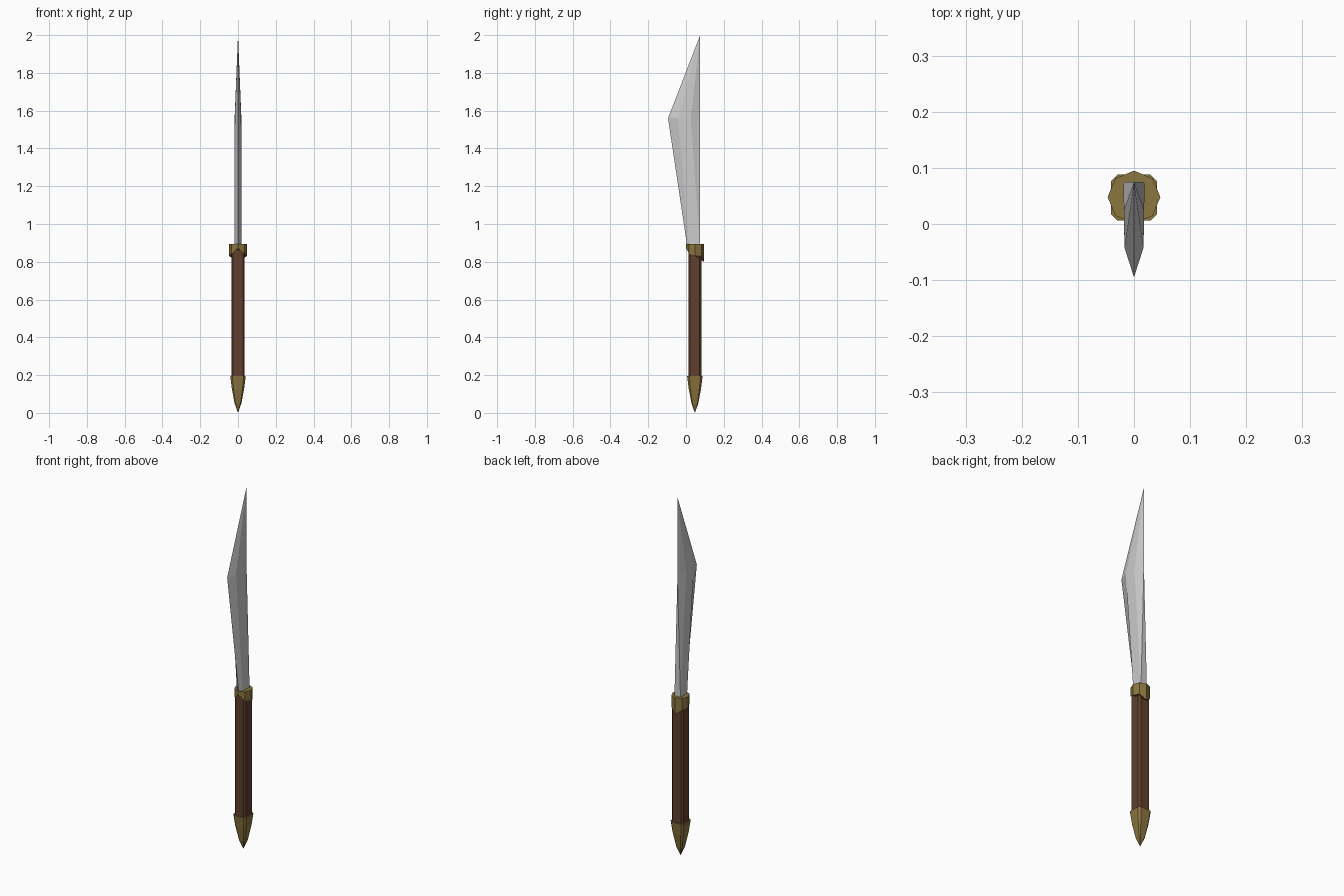
import bpy, math

if "Cube" in bpy.data.objects:
    bpy.data.objects.remove(bpy.data.objects["Cube"])

CY = 0.047  # handle axis in y


def material(name, color):
    m = bpy.data.materials.new(name)
    m.diffuse_color = (*color, 1)
    m.use_nodes = True
    m.node_tree.nodes["Principled BSDF"].inputs["Base Color"].default_value = m.diffuse_color
    return m


def build(name, verts, faces, mat=None):
    me = bpy.data.meshes.new(name)
    me.from_pydata(verts, [], faces)
    ob = bpy.data.objects.new(name, me)
    bpy.context.collection.objects.link(ob)
    if mat:
        me.materials.append(mat)
    return ob


def loft(name, rings, tip=None, mat=None):
    """Skin equal-sized rings (bottom to top); an optional tip closes the bottom."""
    n = len(rings[0])
    verts = [v for r in rings for v in r]
    faces = [(k * n + i, k * n + (i + 1) % n, (k + 1) * n + (i + 1) % n, (k + 1) * n + i)
             for k in range(len(rings) - 1) for i in range(n)]
    faces.append(tuple(range((len(rings) - 1) * n, len(rings) * n)))
    if tip:
        verts.append(tip)
        faces += [(len(verts) - 1, (i + 1) % n, i) for i in range(n)]
    else:
        faces.append(tuple(reversed(range(n))))
    return build(name, verts, faces, mat)


def chamfered(half, z):
    """Square ring with narrow cut corners."""
    c = half * 0.72
    pts = [(half, -c), (half, c), (c, half), (-c, half),
           (-half, c), (-half, -c), (-c, -half), (c, -half)]
    return [(x, y + CY, z) for x, y in pts]


wood = material("wood", (0.12, 0.05, 0.027))
brass = material("brass", (0.26, 0.18, 0.05))

# Grip and pointed pommel
loft("grip", [chamfered(0.035, 0.18), chamfered(0.035, 0.875)], mat=wood)
loft("pommel", [chamfered(0.018, 0.05), chamfered(0.033, 0.13), chamfered(0.041, 0.195)],
     tip=(0, CY, 0), mat=brass)

# Octagonal collar whose lower rim dips towards the back
rim_z = [0.83, 0.83, 0.80, 0.83, 0.83, 0.845, 0.872, 0.845]
ring = [(0.047 * math.cos(i * math.pi / 4), CY + 0.001 + 0.047 * math.sin(i * math.pi / 4))
        for i in range(8)]
loft("collar", [[(x, y, z) for (x, y), z in zip(ring, rim_z)],
                [(x, y, 0.893) for x, y in ring]], mat=brass)

# Blade: right half of the section at the base and at the widest point, mirrored
verts = [(0, 0.008, 0.87), (0.018, 0.018, 0.87), (0.019, 0.075, 0.87), (0, 0.075, 0.87),
         (0, -0.095, 1.56), (0.017, -0.042, 1.56), (0.018, 0.025, 1.56), (0, 0.075, 1.56),
         (0, 0.075, 2.0)]
faces = [(0, 1, 5, 4), (1, 2, 6, 5), (2, 7, 6), (2, 3, 7),
         (4, 5, 8), (5, 6, 8), (6, 7, 8), (3, 2, 1, 0)]
blade = build("blade", verts, faces)
mirror = blade.modifiers.new("mirror", 'MIRROR')
mirror.use_axis = (True, False, False)
mirror.merge_threshold = 0.0005
